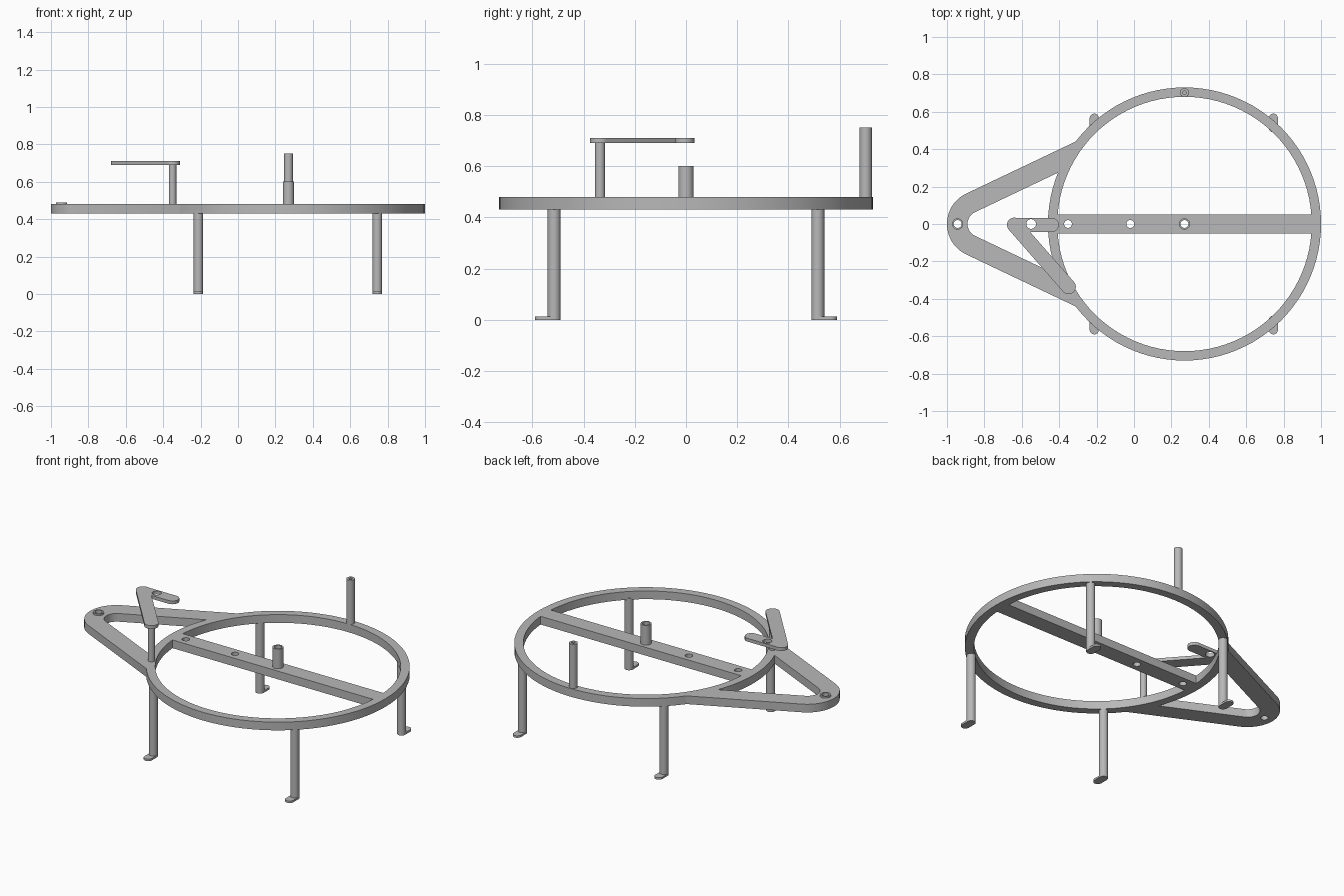
import bpy, bmesh, math
from math import radians, cos, sin

cube = bpy.data.objects.get("Cube")
if cube:
    bpy.data.objects.remove(cube, do_unlink=True)

grey = bpy.data.materials.new("plain grey")
grey.use_nodes = True
COLOUR = (0.48, 0.48, 0.48, 1)
grey.diffuse_color = COLOUR
grey.node_tree.nodes["Principled BSDF"].inputs["Base Color"].default_value = COLOUR


def arc(cx, cy, r, start, end, steps):
    angles = [radians(start + (end - start) * i / steps) for i in range(steps + 1)]
    return [(cx + r * cos(a), cy + r * sin(a)) for a in angles]


def prism(name, outline, z0, z1):
    """Extrude a flat outline from z0 up to z1."""
    bm = bmesh.new()
    face = bm.faces.new([bm.verts.new((x, y, z0)) for x, y in outline])
    top = bmesh.ops.extrude_face_region(bm, geom=[face])["geom"]
    bmesh.ops.translate(bm, vec=(0, 0, z1 - z0),
                        verts=[v for v in top if isinstance(v, bmesh.types.BMVert)])
    bmesh.ops.recalc_face_normals(bm, faces=bm.faces)
    mesh = bpy.data.meshes.new(name)
    bm.to_mesh(mesh)
    bm.free()
    mesh.materials.append(grey)
    obj = bpy.data.objects.new(name, mesh)
    bpy.context.collection.objects.link(obj)
    return obj


def cylinder(name, x, y, r, z0, z1, sides=32):
    return prism(name, arc(x, y, r, 0, 360, sides)[:-1], z0, z1)


def slot(name, a, b, r, z0, z1):
    """Flat strip with round ends at a and b."""
    t = math.degrees(math.atan2(b[1] - a[1], b[0] - a[0]))
    outline = arc(*a, r, t + 90, t + 270, 16) + arc(*b, r, t - 90, t + 90, 16)
    return prism(name, outline, z0, z1)


def combine(obj, other, operation):
    """Boolean the second object into the first and discard it."""
    mod = obj.modifiers.new("combine", 'BOOLEAN')
    mod.operation, mod.solver, mod.object = operation, 'EXACT', other
    bpy.context.view_layer.objects.active = obj
    bpy.ops.object.modifier_apply(modifier=mod.name)
    bpy.data.objects.remove(other, do_unlink=True)


def drill(obj, x, y, r, z0, z1):
    combine(obj, cylinder("hole", x, y, r, z0, z1), 'DIFFERENCE')


LOW, HIGH = 0.43, 0.48
CX = 0.27

# Ring
frame = cylinder("frame", CX, 0, 0.73, LOW, HIGH, 96)
combine(frame, cylinder("ring_opening", CX, 0, 0.68, 0.3, 0.6, 96), 'DIFFERENCE')

# Cross bar
combine(frame, prism("cross_bar", [(-0.43, -0.05), (0.97, -0.05),
                                   (0.97, 0.05), (-0.43, 0.05)], LOW, HIGH), 'UNION')

# Pointed bracket with rounded tip
outer = arc(-0.82, 0, 0.18, 115.5, 244.5, 32)
inner = arc(-0.82, 0, 0.07, 244.5, 115.5, 24)
bracket = ([(-0.24, 0.475)] + outer + [(-0.24, -0.475), (-0.38, -0.287)]
           + inner + [(-0.38, 0.287)])
combine(frame, prism("bracket", bracket, LOW, HIGH), 'UNION')

# Hub and tip collar, then through holes
combine(frame, cylinder("hub", CX, 0, 0.03, 0.45, 0.60), 'UNION')
combine(frame, cylinder("tip_collar", -0.943, 0, 0.03, 0.45, 0.49), 'UNION')
for x in (-0.943, -0.353, -0.02, CX):
    drill(frame, x, 0, 0.021, 0.3, 0.7)

# Legs with outward feet
for x, side in ((-0.212, "right"), (0.745, "left")):
    for s, end in ((-1, "front"), (1, "back")):
        name = f"{end}_{side}"
        leg = cylinder(name + "_leg", x, s * 0.515, 0.025, 0, 0.44)
        foot = slot(name + "_foot", (x, s * 0.515), (x, s * 0.565), 0.025, 0, 0.012)
        combine(leg, foot, 'UNION')

# Back post with a blind hole
post = cylinder("back_post", CX, 0.702, 0.024, 0.47, 0.75)
drill(post, CX, 0.702, 0.01, 0.70, 0.8)

# Raised hooked arm on its post
elbow, base = (-0.64, -0.005), (-0.35, -0.336)
arm = slot("raised_arm", base, elbow, 0.039, 0.69, 0.71)
combine(arm, slot("arm_hook", elbow, (-0.44, -0.005), 0.038, 0.69, 0.71), 'UNION')
drill(arm, -0.55, 0, 0.026, 0.6, 0.8)
cylinder("arm_post", *base, 0.02, 0.47, 0.695)

# Smooth the round walls, keep edges crisp
for obj in bpy.context.collection.objects:
    if obj.type == 'MESH' and obj.data.materials and obj.data.materials[0] == grey:
        bpy.ops.object.select_all(action='DESELECT')
        obj.select_set(True)
        bpy.context.view_layer.objects.active = obj
        bpy.ops.object.shade_smooth_by_angle(angle=radians(30))
